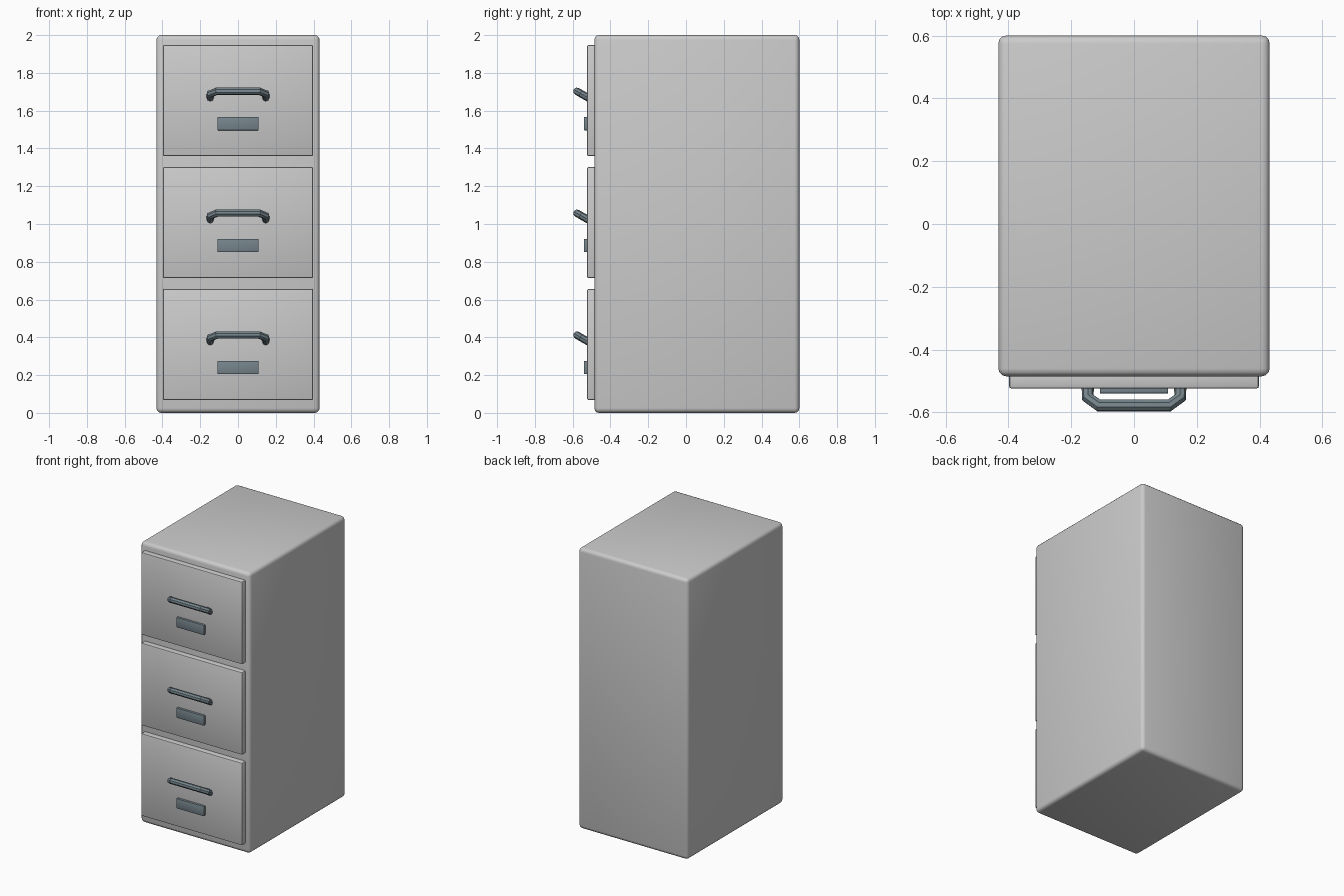
import bpy, math
from mathutils import Vector

if "Cube" in bpy.data.objects:
    bpy.data.objects.remove(bpy.data.objects["Cube"])

metal = bpy.data.materials.new("blue_grey_metal")
metal.diffuse_color = (0.18, 0.235, 0.265, 1)
metal.use_nodes = True
metal.node_tree.nodes["Principled BSDF"].inputs["Base Color"].default_value = metal.diffuse_color


def smooth(obj):
    bpy.ops.object.select_all(action='DESELECT')
    obj.select_set(True)
    bpy.context.view_layer.objects.active = obj
    bpy.ops.object.shade_smooth_by_angle(angle=math.radians(35))


def box(name, lo, hi, bevel, segments=2, mat=None):
    lo, hi = Vector(lo), Vector(hi)
    bpy.ops.mesh.primitive_cube_add(size=1, location=(lo + hi) / 2)
    obj = bpy.context.object
    obj.name = name
    obj.scale = hi - lo
    bpy.ops.object.transform_apply(location=False, rotation=False, scale=True)
    mod = obj.modifiers.new("bevel", 'BEVEL')
    mod.width, mod.segments = bevel, segments
    bpy.ops.object.modifier_apply(modifier="bevel")
    if mat:
        obj.data.materials.append(mat)
    smooth(obj)
    return obj


def handle(name, z):
    # bent bar tilted upward, swept along a chamfered U path
    half = [(0.147, -0.515), (0.147, -0.553), (0.112, -0.578)]
    path = half + [(-x, y) for x, y in reversed(half)]
    curve = bpy.data.curves.new(name, 'CURVE')
    curve.dimensions = '3D'
    curve.bevel_depth, curve.bevel_resolution = 0.02, 2
    curve.use_fill_caps = True
    spline = curve.splines.new('POLY')
    spline.points.add(len(path) - 1)
    for p, (x, y) in zip(spline.points, path):
        p.co = (x, y, z - (y + 0.578) * 0.577, 1)
    obj = bpy.data.objects.new(name, curve)
    bpy.context.collection.objects.link(obj)
    bpy.ops.object.select_all(action='DESELECT')
    obj.select_set(True)
    bpy.context.view_layer.objects.active = obj
    bpy.ops.object.convert(target='MESH')
    obj = bpy.context.object
    obj.data.materials.clear()
    obj.data.materials.append(metal)
    smooth(obj)


# cabinet body
box("cabinet_body", (-0.432, -0.485, 0), (0.432, 0.6, 2), 0.025, 3)

# three drawers, each with a handle and a label plate
for i in range(3):
    zc = 0.362 + i * 0.6455
    box(f"drawer_front_{i + 1}", (-0.398, -0.524, zc - 0.294),
        (0.398, -0.46, zc + 0.294), 0.008)
    box(f"label_plate_{i + 1}", (-0.109, -0.54, zc - 0.157),
        (0.109, -0.515, zc - 0.086), 0.004, mat=metal)
    handle(f"handle_{i + 1}", zc + 0.05)
